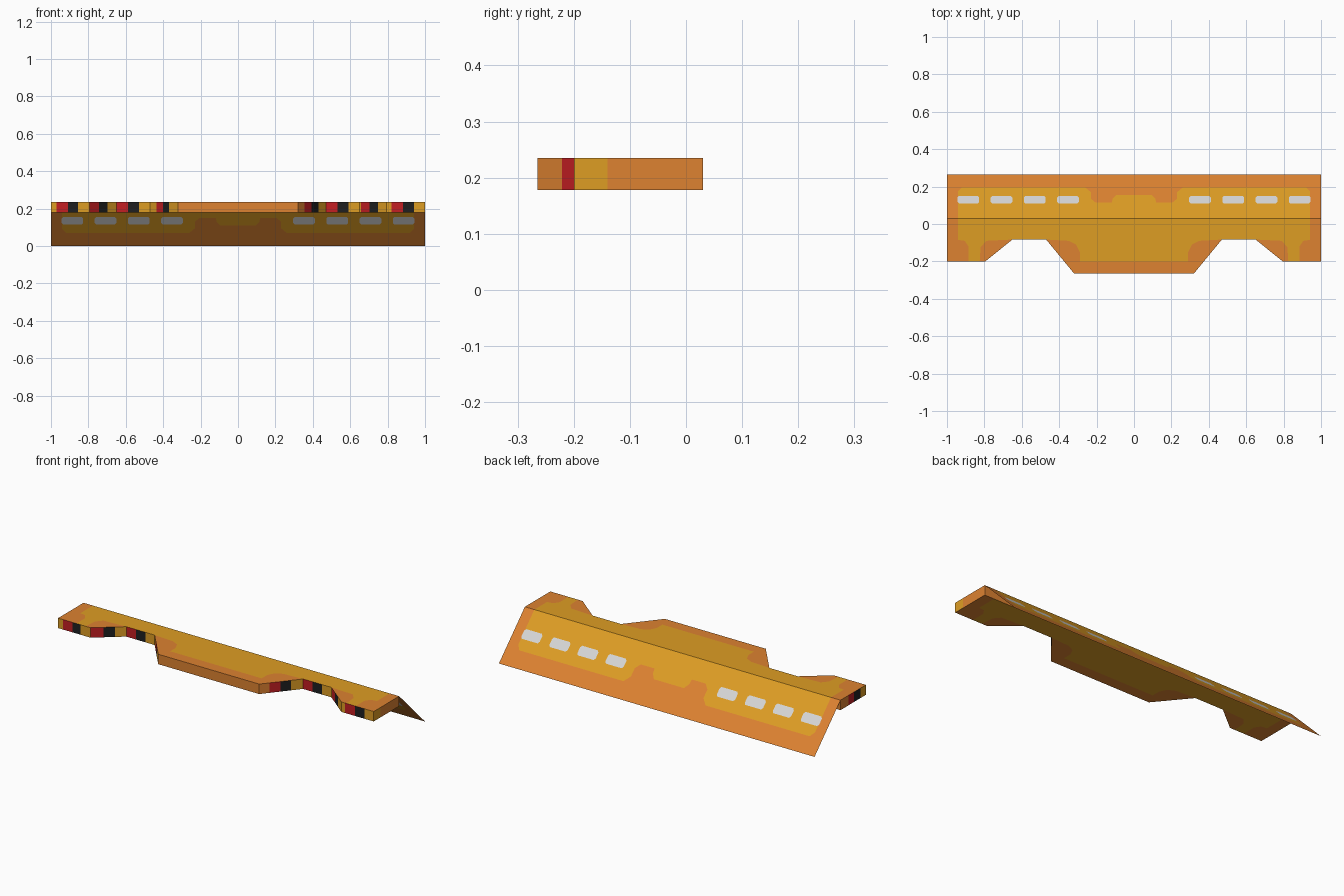
import bpy
from mathutils import Vector
from mathutils.geometry import delaunay_2d_cdt

cube = bpy.data.objects.get("Cube")
if cube:
    bpy.data.objects.remove(cube, do_unlink=True)

TOP, LOW = 0.235, 0.178      # deck plate heights
RIDGE, BACK = 0.03, 0.265    # ramp runs from the ridge down to the ground


# Flat colours
def linear(c):
    c /= 255
    return c / 12.92 if c <= 0.04045 else ((c + 0.055) / 1.055) ** 2.4


def make_material(name, rgb):
    mat = bpy.data.materials.new(name)
    col = [linear(c) for c in rgb] + [1.0]
    mat.diffuse_color = col
    mat.use_nodes = True
    for node in mat.node_tree.nodes:
        if node.type == 'BSDF_PRINCIPLED':
            node.inputs["Base Color"].default_value = col
            node.inputs["Roughness"].default_value = 0.8
    return mat


MATERIALS = [make_material("orange", (221, 130, 49)),
             make_material("gold", (222, 157, 36)),
             make_material("pale_grey", (214, 214, 214)),
             make_material("red", (196, 30, 35)),
             make_material("black", (30, 31, 32))]
ORANGE, GOLD, GREY, RED, BLACK = range(5)


def add_object(name, verts, faces, colours):
    mesh = bpy.data.meshes.new(name)
    mesh.from_pydata(verts, [], faces)
    for mat in MATERIALS:
        mesh.materials.append(mat)
    for poly, colour in zip(mesh.polygons, colours):
        poly.material_index = colour
    obj = bpy.data.objects.new(name, mesh)
    bpy.context.collection.objects.link(obj)
    return obj


def area(poly):
    return sum(a[0] * b[1] - b[0] * a[1] for a, b in zip(poly, poly[1:] + poly[:1]))


def symmetric(half):
    """Close a right-hand half outline with its mirror image, counter-clockwise."""
    poly = half + [(-x, y) for x, y in reversed(half)]
    return poly if area(poly) > 0 else poly[::-1]


def painted_sheet(name, layers, height, flip=False):
    """Cut the outlines into one sheet; the last layer covering a face colours it."""
    points, loops = [], []
    for poly, _ in layers:
        loops.append(list(range(len(points), len(points) + len(poly))))
        points += [Vector(p) for p in poly]
    verts, _, faces, _, _, origins = delaunay_2d_cdt(points, [], loops, 1, 1e-5)
    verts3 = [(v.x, v.y, height(v.y)) for v in verts]
    out, colours = [], []
    for face, origin in zip(faces, origins):
        if not origin:
            continue
        face = list(face)
        ccw = area([tuple(verts[i]) for i in face]) > 0
        out.append(face[::-1] if ccw == flip else face)
        colours.append(layers[max(origin)][1])
    return add_object(name, verts3, out, colours)


# Deck plate: toothed front outline with a worn gold field
deck_half = [(1, RIDGE), (1, -0.2), (0.795, -0.2), (0.65, -0.083),
             (0.47, -0.083), (0.32, -0.265)]
gold_half = [(0.94, RIDGE), (0.94, -0.085), (0.905, -0.09), (0.885, -0.12),
             (0.885, -0.2), (0.825, -0.2), (0.82, -0.125), (0.79, -0.09),
             (0.65, -0.083), (0.47, -0.083), (0.35, -0.09), (0.31, -0.11),
             (0.29, -0.15), (0.29, -0.2)]
deck_layers = [(symmetric(deck_half), ORANGE), (symmetric(gold_half), GOLD)]
painted_sheet("deck_top", deck_layers, lambda y: TOP)
painted_sheet("deck_underside", deck_layers, lambda y: LOW, flip=True)

# Ramp: thin sloping sheet with a notched gold field and lane dashes
ramp_half = [(1, RIDGE), (1, BACK)]
field_half = [(0.94, RIDGE), (0.94, 0.175), (0.92, 0.195), (0.26, 0.195),
              (0.23, 0.17), (0.23, 0.135), (0.205, 0.115), (0.118, 0.115),
              (0.115, 0.135), (0.095, 0.155)]
ramp_layers = [(symmetric(ramp_half), ORANGE), (symmetric(field_half), GOLD)]
for side in (-1, 1):
    for i in range(4):
        cx, cy, w, h, c = side * (0.353 + 0.1775 * i), 0.13, 0.058, 0.02, 0.008
        dash = [(cx - w + c, cy - h), (cx + w - c, cy - h), (cx + w, cy - h + c),
                (cx + w, cy + h - c), (cx + w - c, cy + h), (cx - w + c, cy + h),
                (cx - w, cy + h - c), (cx - w, cy - h + c)]
        ramp_layers.append((dash, GREY))
painted_sheet("ramp", ramp_layers, lambda y: TOP - (y - RIDGE) * TOP / (BACK - RIDGE))

# Edge walls: each segment split into (end fraction, colour) stripes
path = [(-x, y) for x, y in deck_half] + deck_half[::-1]
stripes = [
    [(0.31, ORANGE), (0.54, RED), (0.78, BLACK), (1, GOLD)],
    [(0.15, GOLD), (0.44, RED), (0.7, BLACK), (1, GOLD)],
    [(0.36, RED), (0.68, BLACK), (1, GOLD)],
    [(0.34, RED), (0.67, BLACK), (1, GOLD)],
    [(0.22, GOLD), (0.46, RED), (0.67, BLACK), (1, GOLD)],
    [(1, ORANGE)],
    [(0.24, ORANGE), (0.49, RED), (0.73, BLACK), (1, GOLD)],
    [(0.34, RED), (0.67, BLACK), (1, GOLD)],
    [(0.06, GOLD), (0.36, RED), (0.68, BLACK), (1, GOLD)],
    [(0.12, GOLD), (0.42, RED), (0.71, BLACK), (1, GOLD)],
    [(0.26, GOLD), (1, ORANGE)],
    [(1, ORANGE)],
]
verts, faces, colours = [], [], []
for start, end, bands in zip(path, path[1:] + path[:1], stripes):
    a, b = Vector(start), Vector(end)
    t0 = 0.0
    for t1, colour in bands:
        p, q = a.lerp(b, t0), a.lerp(b, t1)
        n = len(verts)
        verts += [(p.x, p.y, LOW), (q.x, q.y, LOW), (q.x, q.y, TOP), (p.x, p.y, TOP)]
        faces.append((n, n + 1, n + 2, n + 3))
        colours.append(colour)
        t0 = t1
add_object("striped_edge", verts, faces, colours)
